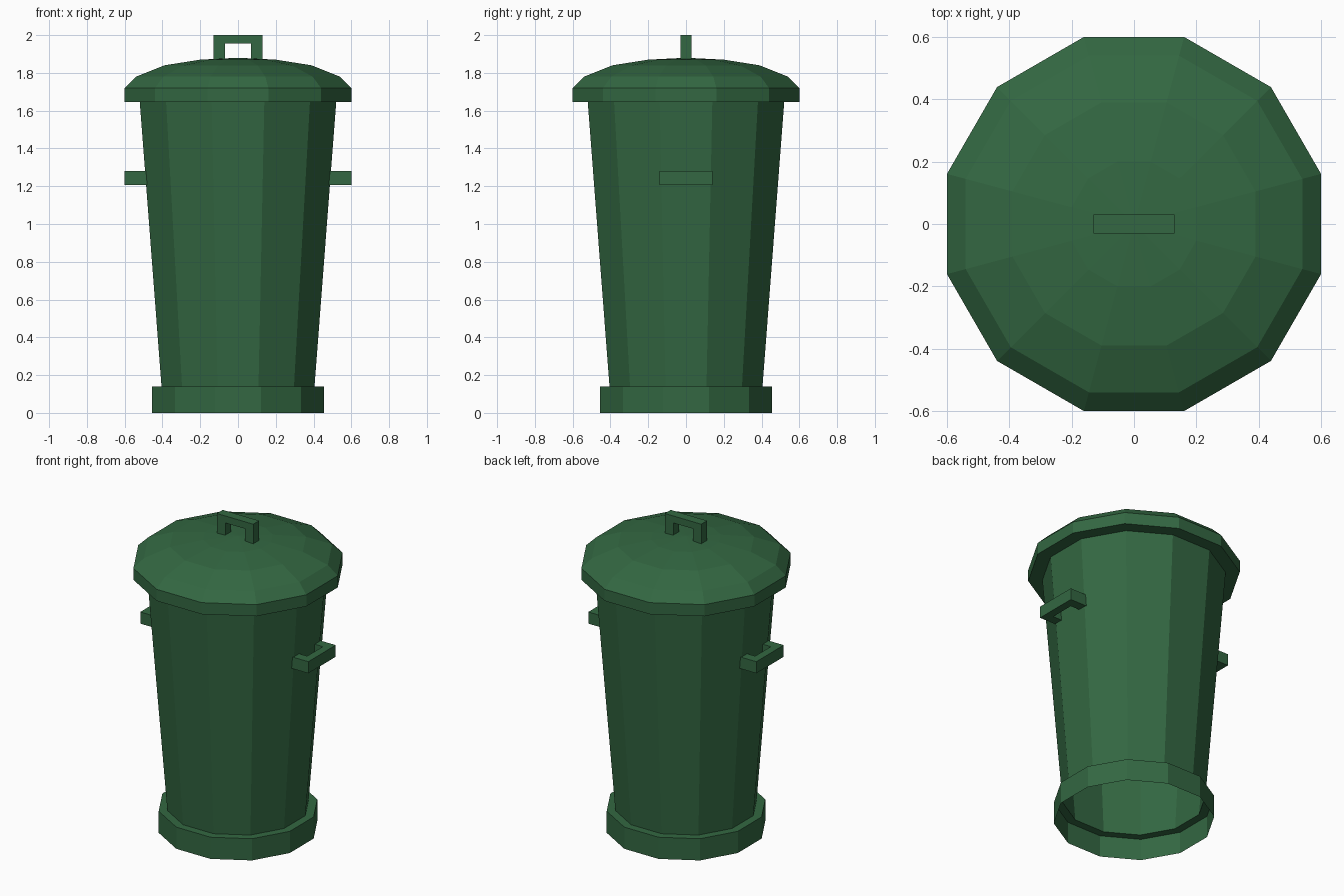
import bpy
import bmesh
from math import cos, sin, pi, radians
from mathutils import Matrix, Vector

cube = bpy.data.objects.get("Cube")
if cube:
    bpy.data.objects.remove(cube)

SIDES = 12

# One painted metal colour
green = bpy.data.materials.new("bin green")
green.use_nodes = True
colour = (0.033, 0.137, 0.054, 1)
green.diffuse_color = colour
bsdf = green.node_tree.nodes["Principled BSDF"]
bsdf.inputs["Base Color"].default_value = colour
bsdf.inputs["Roughness"].default_value = 0.8


def finish(name, bm):
    mesh = bpy.data.meshes.new(name)
    bm.to_mesh(mesh)
    bm.free()
    mesh.materials.append(green)
    obj = bpy.data.objects.new(name, mesh)
    bpy.context.collection.objects.link(obj)
    return obj


def turned(name, profile):
    """Revolve (flat-to-centre distance, height) pairs into a faceted shell."""
    bm = bmesh.new()
    rings = []
    for dist, z in profile:
        r = dist / cos(pi / SIDES)
        if r == 0:
            rings.append([bm.verts.new((0, 0, z))] * SIDES)
            continue
        angles = [2 * pi * (i + 0.5) / SIDES for i in range(SIDES)]
        rings.append([bm.verts.new((r * cos(a), r * sin(a), z)) for a in angles])
    for low, high in zip(rings, rings[1:]):
        for i in range(SIDES):
            j = (i + 1) % SIDES
            corners = [low[i], low[j], high[j], high[i]]
            bm.faces.new(list(dict.fromkeys(corners)))
    return finish(name, bm)


def bracket(name, half_length, height, leg, bar, depth, matrix):
    """U-shaped handle standing on z = 0, then placed by a matrix."""
    inner, top = half_length - leg, height - bar
    outline = [(-half_length, 0), (-inner, 0), (-inner, top), (inner, top),
               (inner, 0), (half_length, 0), (half_length, height),
               (-half_length, height)]
    bm = bmesh.new()
    face = bm.faces.new([bm.verts.new((x, -depth / 2, z)) for x, z in outline])
    result = bmesh.ops.extrude_face_region(bm, geom=[face])
    moved = [v for v in result["geom"] if isinstance(v, bmesh.types.BMVert)]
    bmesh.ops.translate(bm, verts=moved, vec=Vector((0, depth, 0)))
    bmesh.ops.recalc_face_normals(bm, faces=bm.faces)
    bm.transform(matrix)
    return finish(name, bm)


# Open foot ring, ledge and tapered wall
turned("body", [(0.455, 0), (0.455, 0.14), (0.405, 0.14), (0.52, 1.645)])

# Lid with flat underside lip and shallow dome
turned("lid", [(0.52, 1.645), (0.60, 1.645), (0.60, 1.72), (0.54, 1.78),
               (0.39, 1.84), (0.20, 1.87), (0, 1.88)])

# Handle on the lid
bracket("lid_handle", 0.13, 0.13, 0.06, 0.045, 0.06,
        Matrix.Translation((0, 0, 1.87)))

# Carrying handles on both sides
for name, side in (("left_handle", 1), ("right_handle", -1)):
    place = (Matrix.Translation((side * 0.475, 0, 1.243))
             @ Matrix.Rotation(radians(90 * side), 4, "Y")
             @ Matrix.Rotation(radians(90), 4, "Z"))
    bracket(name, 0.14, 0.125, 0.06, 0.05, 0.075, place)
